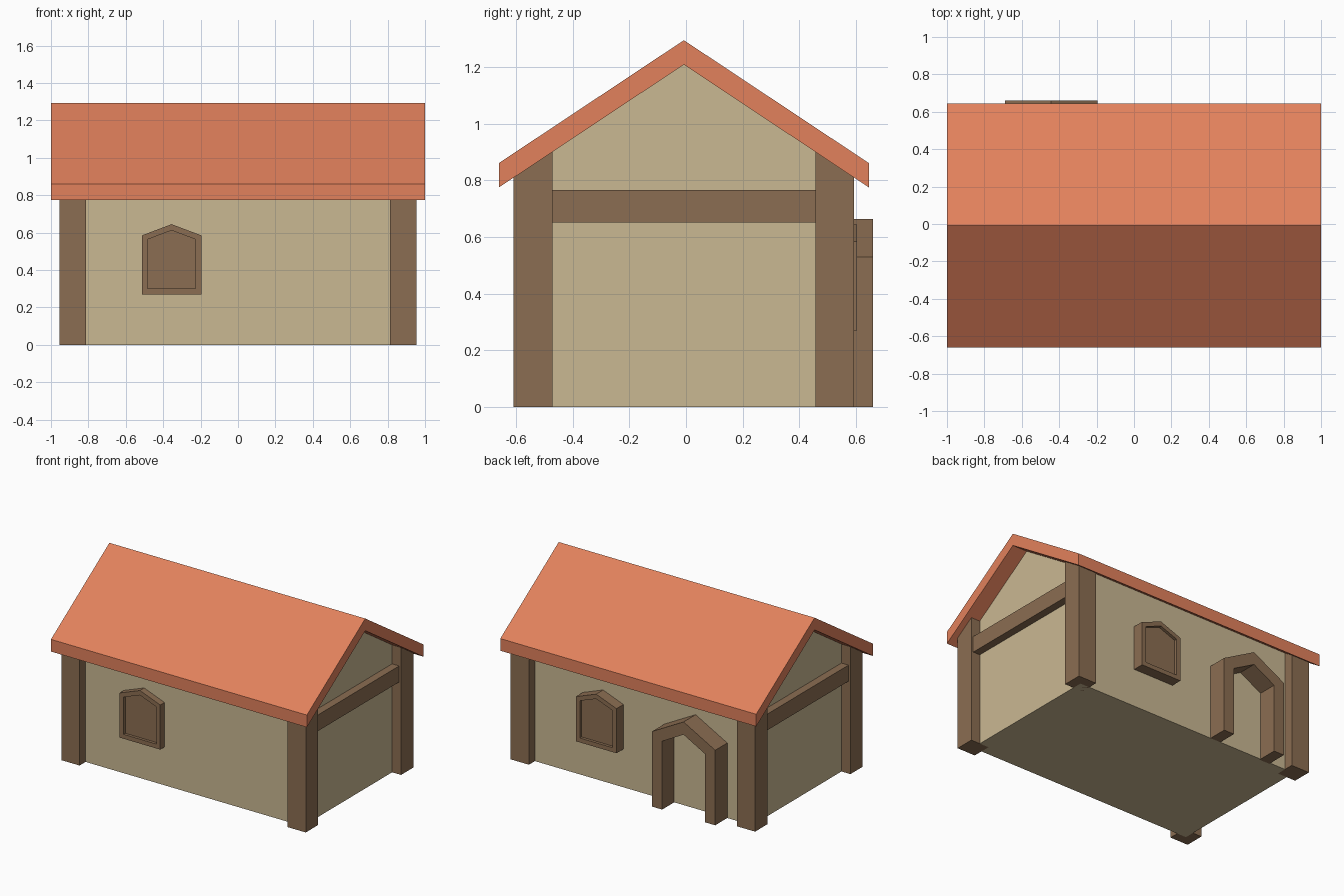
import bpy, bmesh
from mathutils import Vector

if "Cube" in bpy.data.objects:
    bpy.data.objects.remove(bpy.data.objects["Cube"])


def material(name, rgb):
    m = bpy.data.materials.new(name)
    m.diffuse_color = (*rgb, 1)
    m.use_nodes = True
    m.node_tree.nodes["Principled BSDF"].inputs["Base Color"].default_value = m.diffuse_color
    return m


TILE = material("roof_tile", (0.76, 0.22, 0.107))
PLASTER = material("plaster", (0.59, 0.48, 0.29))
WOOD = material("wood", (0.26, 0.155, 0.084))

YC = -0.0075                 # ridge line
SLOPE = 0.664


def under(y):                # height of the roof underside
    return 1.208 - SLOPE * abs(y - YC)


def prism(name, profile, axis, a, b, mat, inset=0, recess=0):
    """Extrude a 2D profile along x (points y,z) or y (points x,z).
    Optionally inset and sink the face at b."""
    def point(p, t):
        return (t, p[0], p[1]) if axis == "x" else (p[0], t, p[1])
    bm = bmesh.new()
    face = bm.faces.new([bm.verts.new(point(p, a)) for p in profile])
    out = bmesh.ops.extrude_face_region(bm, geom=[face], use_keep_orig=True)["geom"]
    step = Vector((b - a, 0, 0) if axis == "x" else (0, b - a, 0))
    bmesh.ops.translate(bm, vec=step, verts=[g for g in out if isinstance(g, bmesh.types.BMVert)])
    end = [g for g in out if isinstance(g, bmesh.types.BMFace)][0]
    bmesh.ops.recalc_face_normals(bm, faces=bm.faces)
    if inset:
        bmesh.ops.inset_region(bm, faces=[end], thickness=inset, use_even_offset=True)
        panel = bmesh.ops.extrude_discrete_faces(bm, faces=[end])["faces"][0]
        bmesh.ops.translate(bm, vec=-step.normalized() * recess, verts=panel.verts)
        bmesh.ops.recalc_face_normals(bm, faces=bm.faces)
    mesh = bpy.data.meshes.new(name)
    bm.to_mesh(mesh)
    bm.free()
    mesh.materials.append(mat)
    ob = bpy.data.objects.new(name, mesh)
    bpy.context.collection.objects.link(ob)
    return ob


# roof: chevron slab with vertical eave edges
yl, yr, t = YC - 0.652, YC + 0.652, 0.086
prism("roof", [(yl, under(yl)), (YC, under(YC)), (yr, under(yr)),
               (yr, under(yr) + t), (YC, under(YC) + t), (yl, under(yl) + t)],
      "x", -1, 1, TILE)

# walls: gabled body set back from the posts
wf, wb = YC - 0.533, YC + 0.533
prism("walls", [(wf, 0), (wb, 0), (wb, under(wb)), (YC, under(YC)), (wf, under(wf))],
      "x", -0.885, 0.885, PLASTER)

# corner posts cut to the roof pitch, and gable tie beams
for sx, side in ((-1, "left"), (1, "right")):
    for sy, end in ((-1, "front"), (1, "back")):
        y0, y1 = YC + sy * 0.464, YC + sy * 0.6
        prism(f"post_{end}_{side}", [(y0, 0), (y1, 0), (y1, under(y1)), (y0, under(y0))],
              "x", sx * 0.813, sx * 0.955, WOOD)
    b0, b1 = YC - 0.47, YC + 0.47
    prism(f"gable_beam_{side}", [(b0, 0.652), (b1, 0.652), (b1, 0.766), (b0, 0.766)],
          "x", sx * 0.87, sx * 0.94, WOOD)

# pointed shuttered windows with a recessed panel
for name, cx, y0, y1 in (("front_window", -0.355, wf + 0.02, -0.588),
                         ("back_window", 0.28, wb - 0.02, 0.603)):
    w = 0.159
    prism(name, [(cx - w, 0.27), (cx + w, 0.27), (cx + w, 0.585), (cx, 0.645), (cx - w, 0.585)],
          "y", y0, y1, WOOD, inset=0.031, recess=0.02)

# pointed door frame on the back wall
cx, w, i = -0.443, 0.2475, 0.167
prism("door_frame", [(cx - w, 0), (cx - i, 0), (cx - i, 0.483), (cx, 0.574), (cx + i, 0.483),
                     (cx + i, 0), (cx + w, 0), (cx + w, 0.53), (cx, 0.664), (cx - w, 0.53)],
      "y", wb - 0.01, 0.66, WOOD)
